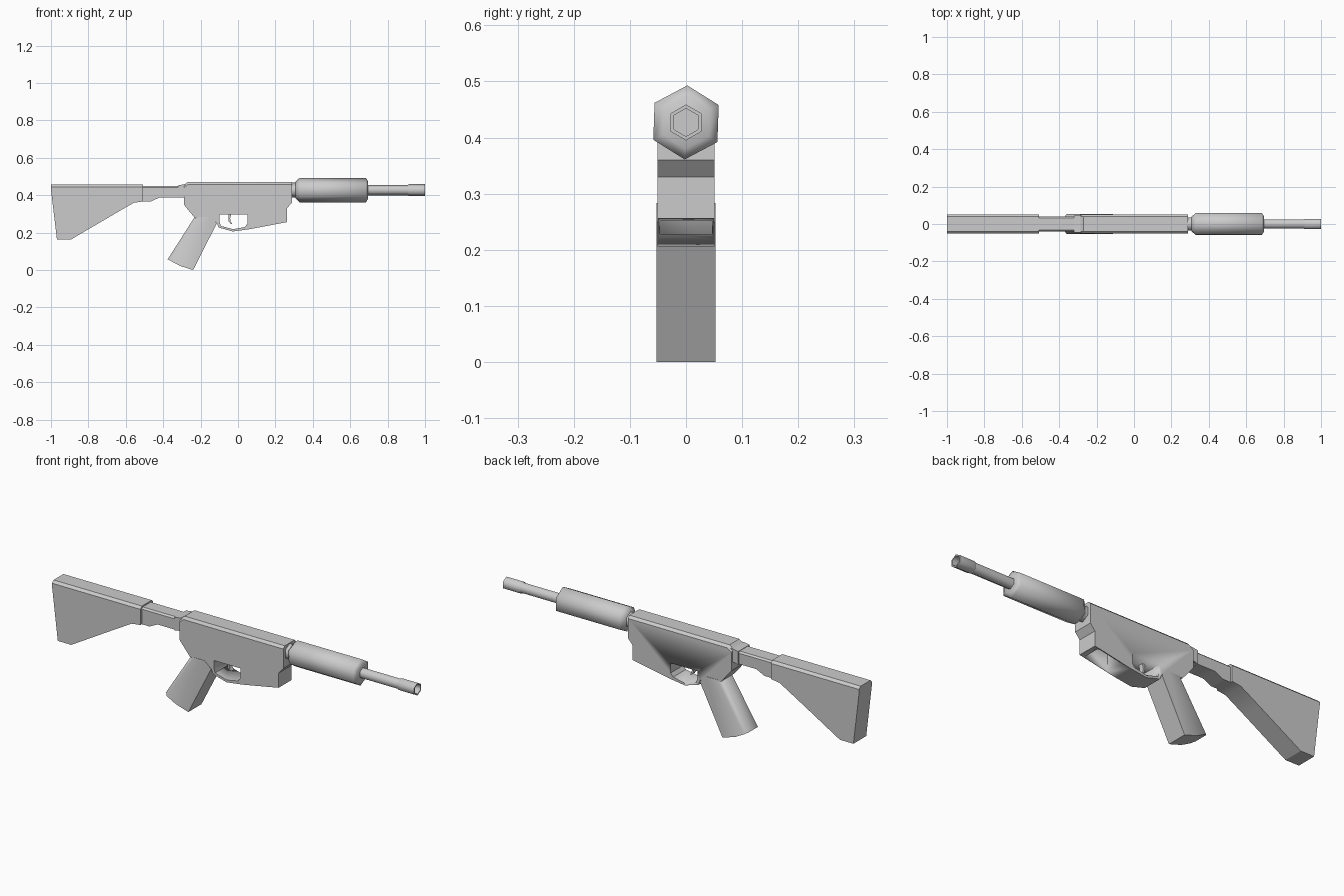
import bpy, bmesh, math

if "Cube" in bpy.data.objects:
    bpy.data.objects.remove(bpy.data.objects["Cube"])

AXIS_Z = 0.427  # height of the barrel axis


def finish(name, bm, angle=30):
    bmesh.ops.recalc_face_normals(bm, faces=bm.faces[:])
    mesh = bpy.data.meshes.new(name)
    bm.to_mesh(mesh)
    bm.free()
    ob = bpy.data.objects.new(name, mesh)
    bpy.context.collection.objects.link(ob)
    bpy.ops.object.select_all(action='DESELECT')
    ob.select_set(True)
    bpy.context.view_layer.objects.active = ob
    bpy.ops.object.shade_smooth_by_angle(angle=math.radians(angle))
    return ob


def slab(name, pts, half, soft=(), width=0.012, angle=30):
    """Extrude an x-z profile across y; bevel the side edges of segments in soft."""
    bm = bmesh.new()
    sides = [[bm.verts.new((x, y, z)) for x, z in pts] for y in (-half, half)]
    n = len(pts)
    for s in sides:
        bm.faces.new(s)
    for i in range(n):
        j = (i + 1) % n
        bm.faces.new((sides[0][i], sides[0][j], sides[1][j], sides[1][i]))
    edges = [bm.edges.get((s[i], s[(i + 1) % n])) for s in sides for i in soft]
    if edges:
        bmesh.ops.bevel(bm, geom=edges, offset=width, segments=1, affect='EDGES')
    return finish(name, bm, angle)


def lathe(name, rings, sides=6, angle=65, twist=0.0):
    """Join (x, radius) rings around the barrel axis, with capped ends."""
    bm = bmesh.new()
    loops = []
    for x, r in rings:
        loops.append([bm.verts.new((x, r * math.sin(a), AXIS_Z + r * math.cos(a)))
                      for a in (2 * math.pi * k / sides + twist for k in range(sides))])
    for a, b in zip(loops, loops[1:]):
        for k in range(sides):
            m = (k + 1) % sides
            bm.faces.new((a[k], a[m], b[m], b[k]))
    bm.faces.new(loops[0])
    bm.faces.new(loops[-1])
    return finish(name, bm, angle)


def cut(target, cutter):
    cutter.hide_render = True
    mod = target.modifiers.new("cut", 'BOOLEAN')
    mod.operation = 'DIFFERENCE'
    mod.solver = 'EXACT'
    mod.object = cutter
    bpy.context.view_layer.objects.active = target
    bpy.ops.object.modifier_apply(modifier=mod.name)
    bpy.data.objects.remove(cutter)


# shoulder stock
slab("stock", [(-1, 0.457), (-0.508, 0.457), (-0.508, 0.366), (-0.556, 0.36),
               (-0.66, 0.30), (-0.893, 0.163), (-0.968, 0.163), (-1, 0.43)],
     0.051, soft=[0])

# tube joining the stock to the receiver, and its collar
slab("stock_tube", [(-0.53, 0.45), (-0.28, 0.45), (-0.28, 0.388), (-0.42, 0.388),
                    (-0.465, 0.366), (-0.53, 0.366)], 0.04, soft=[0], width=0.008)
slab("collar", [(-0.322, 0.452), (-0.295, 0.457), (-0.28, 0.457), (-0.28, 0.392),
                (-0.295, 0.392), (-0.322, 0.385)], 0.045)

# receiver with integral trigger guard
receiver = slab("receiver", [(-0.27, 0.47), (0.288, 0.47), (0.288, 0.36), (0.262, 0.33),
                             (0.262, 0.256), (0.06, 0.218), (-0.028, 0.206),
                             (-0.103, 0.227), (-0.115, 0.255), (-0.232, 0.28),
                             (-0.29, 0.35), (-0.29, 0.455)], 0.051, soft=[0, 11])
cut(receiver, slab("guard_cutter", [(-0.099, 0.297), (0.05, 0.297), (0.05, 0.247),
                                    (0.036, 0.23), (-0.026, 0.218), (-0.092, 0.236),
                                    (-0.099, 0.26)], 0.1))
# magazine well opening
cut(receiver, slab("well_cutter", [(0.11, 0.15), (0.24, 0.15), (0.24, 0.32), (0.11, 0.32)],
                   0.046))

# trigger
slab("trigger", [(-0.052, 0.305), (-0.035, 0.305), (-0.042, 0.275), (-0.039, 0.257),
                 (-0.03, 0.246), (-0.04, 0.248), (-0.05, 0.26)], 0.012)

# pistol grip, softened along the back
slab("pistol_grip", [(-0.232, 0.283), (-0.376, 0.057), (-0.31, 0.022), (-0.24, 0.0),
                     (-0.113, 0.25), (-0.15, 0.283)], 0.0525, soft=[0], width=0.018, angle=60)

# neck, six-sided handguard and barrel
lathe("neck", [(0.28, 0.04), (0.315, 0.04)])
lathe("handguard", [(0.308, 0.045), (0.33, 0.066), (0.684, 0.066), (0.695, 0.047)],
      twist=math.radians(2))
lathe("barrel", [(0.69, 0.0275), (0.915, 0.0275)])

# muzzle with open bore
lathe("muzzle", [(0.905, 0.027), (0.916, 0.032), (1.0, 0.032), (1.0, 0.025), (0.93, 0.025)])
